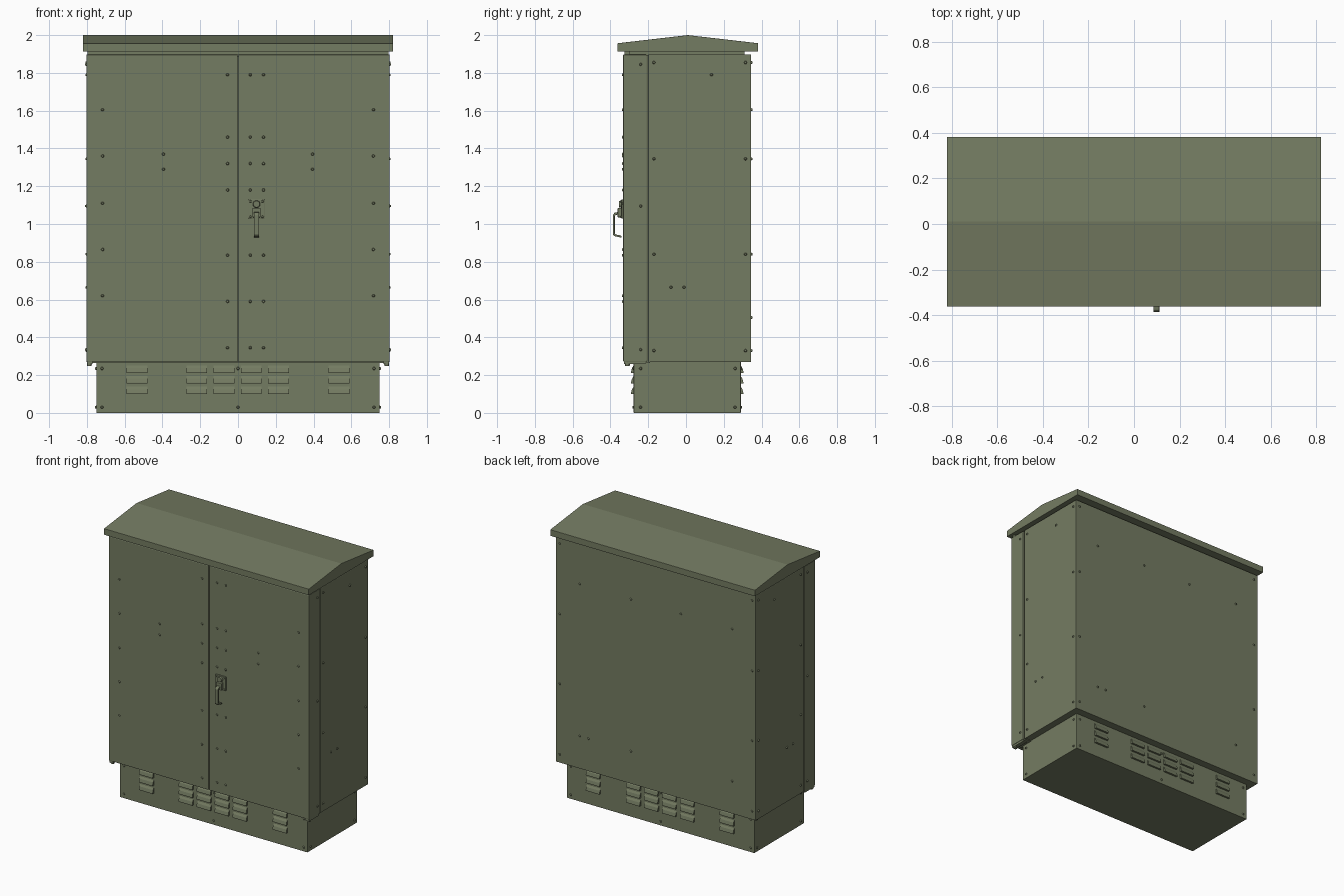
import bpy, bmesh, math
from mathutils import Vector, Matrix

if "Cube" in bpy.data.objects:
    bpy.data.objects.remove(bpy.data.objects["Cube"])


def material(name, rgb):
    m = bpy.data.materials.new(name)
    m.diffuse_color = (*rgb, 1)
    m.use_nodes = True
    m.node_tree.nodes["Principled BSDF"].inputs["Base Color"].default_value = m.diffuse_color
    return m


GREEN = material("olive green paint", (0.175, 0.2, 0.122))


def finish(name, bm, bevel=0.0, smooth=False):
    bmesh.ops.recalc_face_normals(bm, faces=bm.faces)
    me = bpy.data.meshes.new(name)
    bm.to_mesh(me)
    bm.free()
    me.materials.append(GREEN)
    ob = bpy.data.objects.new(name, me)
    bpy.context.collection.objects.link(ob)
    if bevel:
        mod = ob.modifiers.new("bevel", "BEVEL")
        mod.width, mod.segments = bevel, 2
    if smooth:
        bpy.ops.object.select_all(action="DESELECT")
        ob.select_set(True)
        bpy.context.view_layer.objects.active = ob
        bpy.ops.object.shade_smooth_by_angle(angle=math.radians(40))
    return ob


def add_box(bm, x0, x1, y0, y1, z0, z1):
    mat = Matrix.Translation(((x0 + x1) / 2, (y0 + y1) / 2, (z0 + z1) / 2))
    bmesh.ops.create_cube(bm, size=1, matrix=mat @ Matrix.Diagonal((x1 - x0, y1 - y0, z1 - z0, 1)))


def box(name, *dims, bevel=0.0):
    bm = bmesh.new()
    add_box(bm, *dims)
    return finish(name, bm, bevel)


def add_prism(bm, profile, x0, x1):
    """Extrude a (y, z) profile along x."""
    a = [bm.verts.new((x0, y, z)) for y, z in profile]
    b = [bm.verts.new((x1, y, z)) for y, z in profile]
    n = len(profile)
    bm.faces.new(a)
    bm.faces.new(b)
    for i in range(n):
        bm.faces.new((a[i], a[(i + 1) % n], b[(i + 1) % n], b[i]))


def add_disc(bm, pos, normal, r1, r2, h, sides=10):
    rot = Vector(normal).to_track_quat("Z", "Y").to_matrix().to_4x4()
    mat = Matrix.Translation(Vector(pos) + Vector(normal) * h / 2) @ rot
    bmesh.ops.create_cone(bm, cap_ends=True, segments=sides, radius1=r1, radius2=r2, depth=h, matrix=mat)


def rivets(name, points, normal):
    bm = bmesh.new()
    for p in points:
        add_disc(bm, p, normal, 0.008, 0.005, 0.007)
    finish(name, bm)


FRONT, BACK, SIDE = -0.333, 0.345, 0.80
BASE_F, BASE_B, BASE_S = -0.277, 0.29, 0.75

# Plinth, cabinet body, recessed frame behind the doors
box("plinth", -BASE_S, BASE_S, BASE_F, BASE_B, 0, 0.275, bevel=0.002)
box("cabinet_body", -SIDE, SIDE, -0.2, BACK, 0.27, 1.897, bevel=0.002)
box("door_frame", -0.793, 0.793, -0.3, -0.19, 0.265, 1.893)
box("roof_neck", -0.775, 0.775, -0.32, 0.31, 1.885, 1.92)

# Double doors with wrapped edges
for s, nm in ((-1, "left_door"), (1, "right_door")):
    x0, x1 = sorted((s * 0.002, s * 0.803))
    box(nm, x0, x1, FRONT, -0.209, 0.272, 1.897, bevel=0.004)
    # Hinge pins under and above the doors
    bm = bmesh.new()
    add_box(bm, s * 0.785 - 0.015, s * 0.785 + 0.015, FRONT + 0.005, -0.215, 0.258, 0.274)
    add_disc(bm, (s * 0.787, -0.31, 0.248), (0, 0, 1), 0.012, 0.014, 0.024, 12)
    add_box(bm, s * 0.785 - 0.012, s * 0.785 + 0.012, -0.325, -0.3, 1.89, 1.916)
    finish(nm + "_hinges", bm)

# Gabled roof
bm = bmesh.new()
add_prism(bm, [(-0.362, 1.912), (-0.362, 1.957), (0.01, 2.0), (0.382, 1.957), (0.382, 1.912)], -0.82, 0.82)
finish("roof", bm, bevel=0.002)

# Ventilation louvres on both long faces of the plinth
for nm, y, d in (("front_louvres", BASE_F, -1), ("back_louvres", BASE_B, 1)):
    bm = bmesh.new()
    for x in (-0.535, -0.218, -0.074, 0.07, 0.214, 0.535):
        for z in (0.212, 0.156, 0.1):
            prof = [(y - d * 0.002, z), (y + d * 0.014, z), (y + d * 0.014, z + 0.005),
                    (y + d * 0.009, z + 0.025), (y - d * 0.002, z + 0.042)]
            add_prism(bm, prof, x - 0.055, x + 0.055)
    finish(nm, bm)

# Door rivets
pts = [(x, z) for x in (-0.717, 0.717) for z in (0.62, 0.865, 1.11, 1.36, 1.605)]
pts += [(x, z) for x in (-0.055, 0.065, 0.135) for z in (0.345, 0.59, 0.835, 1.18, 1.32, 1.46, 1.79)]
pts += [(x, z) for x in (-0.395, 0.395) for z in (1.29, 1.37)]
rivets("door_rivets", [(x, FRONT, z) for x, z in pts], (0, -1, 0))

# Back rivets
pts = [(x, z) for x in (-0.77, 0.77) for z in (0.33, 0.84, 1.345, 1.855)]
pts += [(x, 1.605) for x in (-0.61, -0.2, 0.2, 0.61)]
pts += [(x, 0.505) for x in (-0.61, 0.2, 0.54, 0.61)]
rivets("back_rivets", [(x, BACK, z) for x, z in pts], (0, 1, 0))

# Side, door-edge and plinth rivets
pts = [(y, z) for y in (-0.17, 0.315) for z in (0.33, 0.84, 1.345, 1.855)]
pts += [(0.135, 1.79), (-0.08, 0.665), (-0.01, 0.665)]
for s, nm in ((-1, "left"), (1, "right")):
    rivets(nm + "_side_rivets", [(s * SIDE, y, z) for y, z in pts], (s, 0, 0))
    rivets(nm + "_door_edge_rivets", [(s * 0.802, -0.24, z) for z in (0.335, 1.095, 1.845)], (s, 0, 0))
    rivets(nm + "_plinth_rivets", [(s * BASE_S, y, z) for y in (-0.24, 0.26) for z in (0.03, 0.235)], (s, 0, 0))
for nm, y, d in (("front", BASE_F, -1), ("back", BASE_B, 1)):
    rivets(nm + "_plinth_rivets", [(x, y, z) for x in (-0.72, 0, 0.72) for z in (0.03, 0.235)], (0, d, 0))

# Handle: mounting plate, lock hub, screws
HX = 0.098
box("handle_plate", HX - 0.042, HX + 0.042, -0.341, FRONT + 0.002, 1.028, 1.13, bevel=0.003)
bm = bmesh.new()
add_disc(bm, (HX, -0.34, 1.105), (0, -1, 0), 0.02, 0.017, 0.014, 16)
for dx in (-0.032, 0.032):
    for z in (1.038, 1.12):
        add_disc(bm, (HX + dx, -0.34, z), (0, -1, 0), 0.007, 0.005, 0.006)
finish("lock_hub_and_screws", bm, smooth=True)
box("handle_mount", HX - 0.022, HX + 0.022, -0.362, -0.338, 1.035, 1.085, bevel=0.004)

# Bent lever
outer = [(-0.345, 1.066), (-0.378, 1.06), (-0.387, 1.048), (-0.387, 0.945), (-0.381, 0.936), (-0.342, 0.928)]
inner = [(-0.342, 0.938), (-0.374, 0.945), (-0.377, 0.952), (-0.377, 1.042), (-0.372, 1.048), (-0.345, 1.052)]
bm = bmesh.new()
add_prism(bm, outer + inner, HX - 0.013, HX + 0.013)
finish("handle_lever", bm, bevel=0.002)
